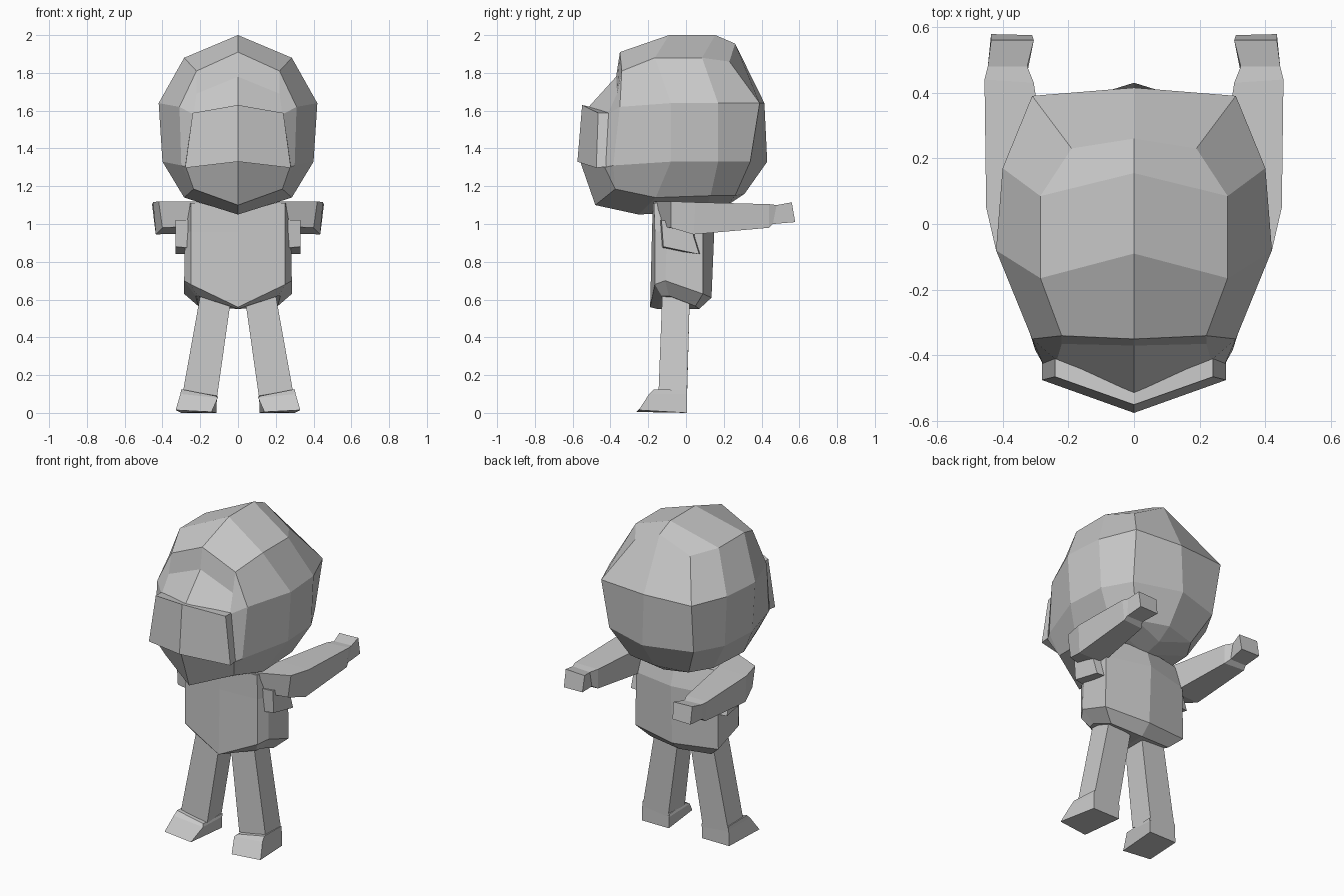
import bpy
import bmesh

if "Cube" in bpy.data.objects:
    bpy.data.objects.remove(bpy.data.objects["Cube"], do_unlink=True)

# Single plain grey
GREY = (0.58, 0.58, 0.58, 1.0)
grey = bpy.data.materials.new("plain grey")
grey.use_nodes = True
grey.diffuse_color = GREY
shader = next(n for n in grey.node_tree.nodes if n.type == 'BSDF_PRINCIPLED')
shader.inputs["Base Color"].default_value = GREY
shader.inputs["Roughness"].default_value = 0.8


def build(name, points, faces, sides=(1,)):
    """Flat-shaded mesh; sides (1, -1) makes both halves and welds the middle."""
    bm = bmesh.new()
    for side in sides:
        verts = [bm.verts.new((x * side, y, z)) for x, y, z in points]
        for face in faces:
            bm.faces.new([verts[i] for i in face])
    bmesh.ops.remove_doubles(bm, verts=bm.verts, dist=0.0005)
    bmesh.ops.recalc_face_normals(bm, faces=bm.faces)
    mesh = bpy.data.meshes.new(name)
    bm.to_mesh(mesh)
    bm.free()
    mesh.materials.append(grey)
    obj = bpy.data.objects.new(name, mesh)
    bpy.context.collection.objects.link(obj)
    return obj


def loft_faces(rings, closed=True, caps=True):
    """Quads joining rings of equal length, with optional end caps."""
    n, last = len(rings[0]), len(rings) - 1
    steps = n if closed else n - 1
    faces = [(r * n + i, r * n + (i + 1) % n, (r + 1) * n + (i + 1) % n, (r + 1) * n + i)
             for r in range(last) for i in range(steps)]
    if caps:
        faces += [tuple(range(n)), tuple(range(last * n, last * n + n))]
    return faces


def flatten(rings):
    return [p for ring in rings for p in ring]


def limb_pair(name, rings):
    """A closed loft for the left limb and its mirror for the right."""
    for suffix, side in (("left", 1), ("right", -1)):
        build(f"{name}_{suffix}", flatten(rings), loft_faces(rings), (side,))


# Head: half rings from face rim to back, crown to underside
head_rings = [
    [(0, -0.35, 1.91), (0.22, -0.34, 1.81), (0.31, -0.35, 1.62),
     (0.30, -0.385, 1.31), (0.235, -0.375, 1.185), (0, -0.48, 1.10)],
    [(0, -0.09, 2.0), (0.285, -0.165, 1.88), (0.42, -0.08, 1.64),
     (0.40, -0.08, 1.33), (0.285, -0.16, 1.14), (0, -0.25, 1.05)],
    [(0, 0.155, 2.0), (0.285, 0.085, 1.88), (0.40, 0.17, 1.64),
     (0.385, 0.17, 1.33), (0.28, 0.13, 1.15), (0, 0.10, 1.07)],
    [(0, 0.26, 1.955), (0.19, 0.23, 1.86), (0.31, 0.39, 1.64),
     (0.29, 0.34, 1.33), (0.20, 0.26, 1.15), (0, 0.22, 1.10)],
]
head_points = flatten(head_rings)
head_faces = loft_faces(head_rings, closed=False, caps=False)
# Back of the head: centre points 24 to 26
head_points += [(0, 0.415, 1.64), (0, 0.43, 1.33), (0, 0.31, 1.16)]
head_faces += [(18, 19, 20, 24), (24, 20, 21, 25), (25, 21, 22, 26), (26, 22, 23)]
# Brow, cheeks and chin: points 27 to 32
head_points += [(0, -0.37, 1.78), (0.22, -0.365, 1.69), (0, -0.515, 1.62),
                (0.235, -0.415, 1.58), (0, -0.56, 1.33), (0.275, -0.43, 1.30)]
head_faces += [(0, 1, 28, 27), (27, 28, 30, 29), (1, 2, 30, 28), (2, 3, 32, 30),
               (29, 30, 32, 31), (32, 3, 4), (31, 32, 4, 5)]
build("head", head_points, head_faces, (1, -1))

# Visor: pointed plate in front of the face
visor_rings = [
    [(0, -0.55, 1.63), (0, -0.575, 1.33), (0, -0.53, 1.33), (0, -0.505, 1.62)],
    [(0.24, -0.465, 1.588), (0.28, -0.475, 1.297),
     (0.28, -0.41, 1.305), (0.24, -0.41, 1.588)],
]
build("visor", flatten(visor_rings), loft_faces(visor_rings)[:4] + [(4, 5, 6, 7)], (1, -1))

# Torso: half rings from collar to hips, front centre round to back centre
torso_rings = [
    [(0, -0.175, 1.12), (0.25, -0.17, 1.11), (0.26, -0.10, 1.11),
     (0.25, 0.06, 1.10), (0, 0.11, 1.10)],
    [(0, -0.18, 0.96), (0.25, -0.165, 0.96), (0.28, -0.10, 0.96),
     (0.28, 0.09, 0.96), (0, 0.15, 0.97)],
    [(0, -0.19, 0.56), (0.25, -0.165, 0.68), (0.285, -0.11, 0.70),
     (0.285, 0.09, 0.63), (0, 0.135, 0.61)],
    [(0, -0.15, 0.55), (0.215, -0.13, 0.62), (0.225, -0.09, 0.62),
     (0.21, 0.05, 0.565), (0, 0.07, 0.55)],
]
torso_faces = loft_faces(torso_rings, closed=False)
build("torso", flatten(torso_rings), torso_faces, (1, -1))

# Sleeve pads under the arms
limb_pair("sleeve_pad", [
    [(0.22, -0.14, 1.02), (0.33, -0.13, 1.02), (0.33, 0.02, 1.00), (0.22, 0.05, 1.00)],
    [(0.22, -0.13, 0.87), (0.33, -0.12, 0.88), (0.33, 0.07, 0.84), (0.22, 0.08, 0.84)],
])

# Arms reaching backwards, with a wrist step and a small block hand
limb_pair("arm", [
    [(0.20, -0.175, 1.12), (0.42, -0.08, 1.12), (0.40, -0.08, 0.98), (0.20, -0.14, 0.99)],
    [(0.25, 0.05, 1.115), (0.45, 0.05, 1.115), (0.435, 0.04, 0.945), (0.26, 0.04, 0.95)],
    [(0.305, 0.43, 1.10), (0.455, 0.44, 1.105), (0.44, 0.44, 0.98), (0.305, 0.43, 0.98)],
    [(0.325, 0.48, 1.095), (0.445, 0.48, 1.10), (0.435, 0.46, 1.00), (0.325, 0.46, 1.00)],
    [(0.305, 0.56, 1.11), (0.435, 0.56, 1.115), (0.435, 0.578, 1.01), (0.31, 0.575, 1.01)],
])

# Legs splayed outwards
limb_pair("leg", [
    [(0.035, -0.125, 0.62), (0.195, -0.125, 0.65), (0.195, 0.02, 0.62), (0.035, 0.02, 0.62)],
    [(0.11, -0.145, 0.09), (0.29, -0.145, 0.12), (0.295, 0.005, 0.09), (0.12, 0.005, 0.07)],
])

# Feet: sloping toe wedges
limb_pair("foot", [
    [(0.12, -0.17, 0.09), (0.30, -0.17, 0.125), (0.295, 0.005, 0.12), (0.11, 0.005, 0.09)],
    [(0.107, -0.19, 0.08), (0.305, -0.195, 0.10), (0.297, 0.005, 0.10), (0.112, 0.005, 0.07)],
    [(0.14, -0.262, 0.005), (0.33, -0.25, 0.015), (0.30, 0.005, 0.0), (0.115, 0.005, 0.0)],
])
